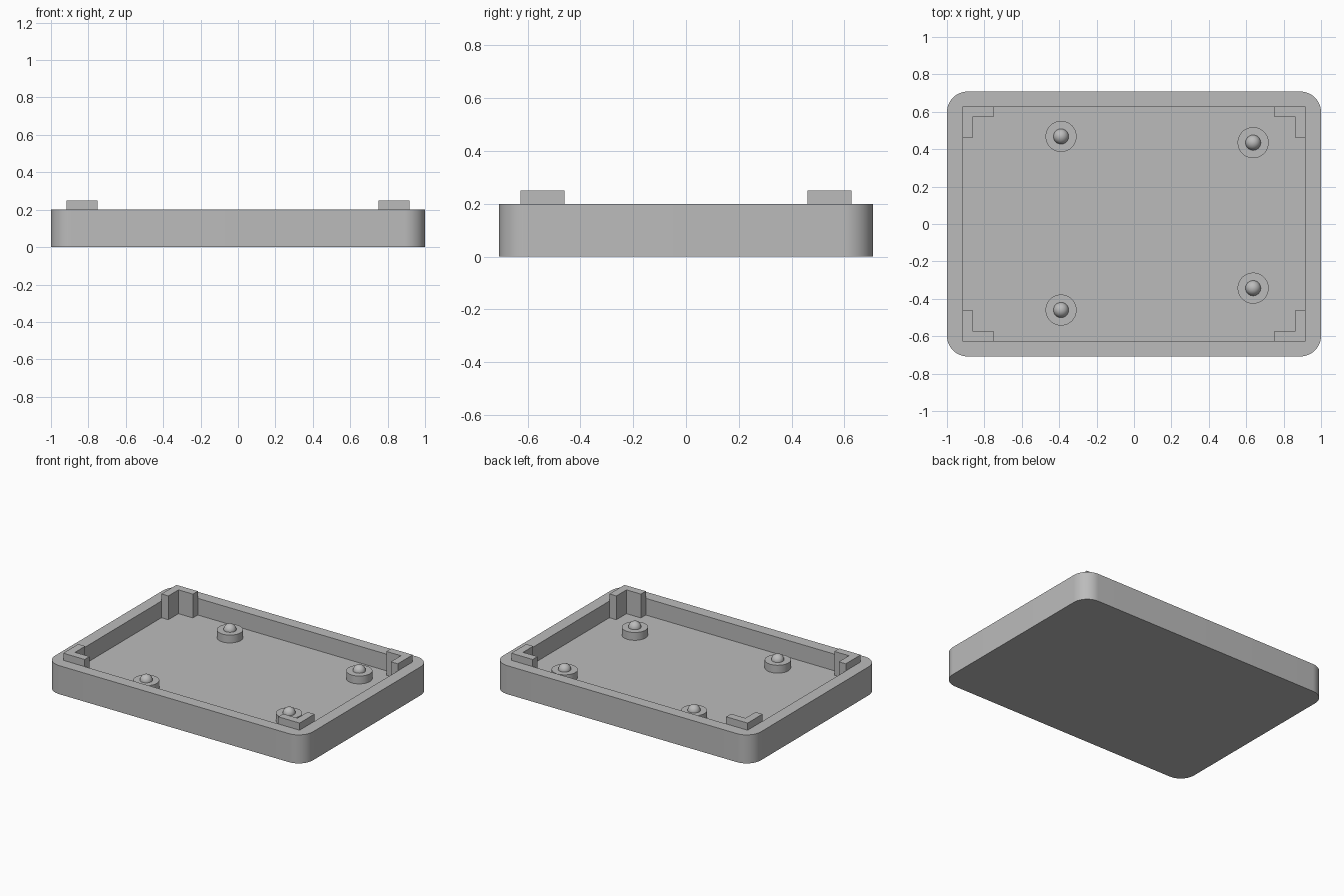
import bpy, bmesh
from math import cos, sin, pi, radians
from mathutils import Matrix

if "Cube" in bpy.data.objects:
    bpy.data.objects.remove(bpy.data.objects["Cube"], do_unlink=True)

grey = bpy.data.materials.new("plain grey")
grey.use_nodes = True
grey.diffuse_color = (0.5, 0.5, 0.5, 1)
grey.node_tree.nodes["Principled BSDF"].inputs["Base Color"].default_value = (0.5, 0.5, 0.5, 1)

HALF_X, HALF_Y, CORNER = 1.0, 0.708, 0.11
IN_X, IN_Y = 0.917, 0.627
FLOOR, RIM, TAB_TOP = 0.083, 0.2, 0.25


def add_object(name, bm):
    bmesh.ops.recalc_face_normals(bm, faces=bm.faces[:])
    mesh = bpy.data.meshes.new(name)
    bm.to_mesh(mesh)
    bm.free()
    mesh.materials.append(grey)
    obj = bpy.data.objects.new(name, mesh)
    bpy.context.scene.collection.objects.link(obj)
    return obj


def prism(name, outline, z0, z1):
    """Extrude a flat outline from z0 to z1."""
    bm = bmesh.new()
    face = bm.faces.new([bm.verts.new((x, y, z0)) for x, y in outline])
    top = bmesh.ops.extrude_face_region(bm, geom=[face])["geom"]
    verts = [v for v in top if isinstance(v, bmesh.types.BMVert)]
    bmesh.ops.translate(bm, verts=verts, vec=(0, 0, z1 - z0))
    return add_object(name, bm)


def smooth(obj):
    bpy.ops.object.select_all(action="DESELECT")
    obj.select_set(True)
    bpy.context.view_layer.objects.active = obj
    bpy.ops.object.shade_smooth_by_angle(angle=radians(30))


# Rounded tray with a square-cornered hollow
outline = []
for quarter, (sx, sy) in enumerate([(1, 1), (-1, 1), (-1, -1), (1, -1)]):
    for i in range(17):
        a = (quarter + i / 16) * pi / 2
        outline.append((sx * (HALF_X - CORNER) + CORNER * cos(a),
                        sy * (HALF_Y - CORNER) + CORNER * sin(a)))
tray = prism("tray", outline, 0, RIM)
hollow = prism("hollow_cutter",
               [(-IN_X, -IN_Y), (IN_X, -IN_Y), (IN_X, IN_Y), (-IN_X, IN_Y)], FLOOR, 0.4)
hollow.hide_render = True
cut = tray.modifiers.new("hollow", "BOOLEAN")
cut.operation, cut.solver, cut.object = "DIFFERENCE", "EXACT", hollow
bpy.context.view_layer.objects.active = tray
bpy.ops.object.modifier_apply(modifier=cut.name)
bpy.data.objects.remove(hollow, do_unlink=True)
smooth(tray)

# L-shaped locating tabs in the four inner corners
ARM, THICK = 0.166, 0.054
for sx, side in ((1, "left"), (-1, "right")):
    for sy, end in ((1, "back"), (-1, "front")):
        shape = [(0, 0), (ARM, 0), (ARM, THICK), (THICK, THICK), (THICK, ARM), (0, ARM)]
        prism(f"{end}_{side}_corner_tab",
              [(sx * (IN_X - u), sy * (IN_Y - v)) for u, v in shape], FLOOR, TAB_TOP)

# Round standoffs, each with a domed locating pin
POST_R, POST_TOP, PIN_R = 0.083, 0.138, 0.041
posts = {"front_right": (-0.39, -0.46), "back_right": (-0.39, 0.468),
         "front_left": (0.637, -0.343), "back_left": (0.637, 0.435)}
for name, (x, y) in posts.items():
    bm = bmesh.new()
    bmesh.ops.create_cone(bm, cap_ends=True, segments=48, radius1=POST_R, radius2=POST_R,
                          depth=POST_TOP - FLOOR,
                          matrix=Matrix.Translation((x, y, (POST_TOP + FLOOR) / 2)))
    smooth(add_object(name + "_standoff", bm))
    bm = bmesh.new()
    bmesh.ops.create_uvsphere(bm, u_segments=32, v_segments=16, radius=PIN_R,
                              matrix=Matrix.Translation((x, y, POST_TOP)))
    smooth(add_object(name + "_pin", bm))
